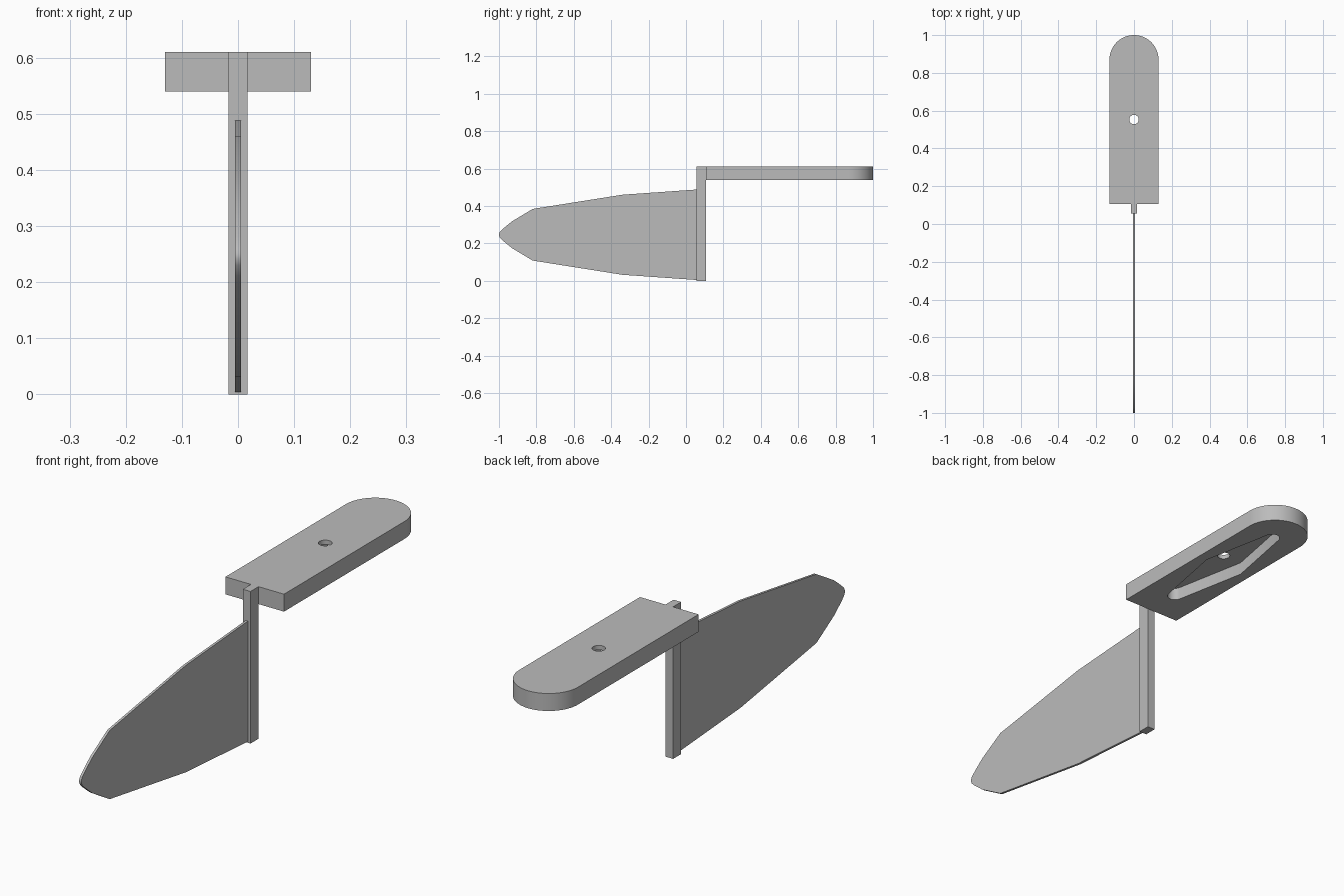
import bpy
import bmesh
from math import sin, cos, radians
from mathutils import Vector

cube = bpy.data.objects.get("Cube")
if cube:
    bpy.data.objects.remove(cube, do_unlink=True)

grey = bpy.data.materials.new("plain grey")
grey.use_nodes = True
colour = (0.5, 0.5, 0.5, 1)
grey.diffuse_color = colour
grey.node_tree.nodes["Principled BSDF"].inputs["Base Color"].default_value = colour


def prism(name, outline, start, depth):
    """Extrude a closed outline of 3D points from start along depth."""
    bm = bmesh.new()
    face = bm.faces.new([bm.verts.new(Vector(p) + Vector(start)) for p in outline])
    moved = bmesh.ops.extrude_face_region(bm, geom=[face])["geom"]
    bmesh.ops.translate(bm, vec=depth, verts=[v for v in moved if isinstance(v, bmesh.types.BMVert)])
    bmesh.ops.recalc_face_normals(bm, faces=bm.faces)
    mesh = bpy.data.meshes.new(name)
    bm.to_mesh(mesh)
    bm.free()
    mesh.materials.append(grey)
    obj = bpy.data.objects.new(name, mesh)
    bpy.context.collection.objects.link(obj)
    return obj


def activate(obj):
    bpy.ops.object.select_all(action="DESELECT")
    obj.select_set(True)
    bpy.context.view_layer.objects.active = obj


def arc(y, radius, first, last, steps):
    """Points of a flat arc centred on x = 0."""
    angles = [radians(first + (last - first) * i / steps) for i in range(steps + 1)]
    return [(radius * cos(a), y + radius * sin(a), 0) for a in angles]


def cut(obj, cutter):
    cutter.hide_render = True
    mod = obj.modifiers.new("cut", "BOOLEAN")
    mod.operation = "DIFFERENCE"
    mod.solver = "EXACT"
    mod.object = cutter
    activate(obj)
    bpy.ops.object.modifier_apply(modifier=mod.name)
    bpy.data.objects.remove(cutter, do_unlink=True)


JOINT, BOTTOM, TOP, MIDDLE = 0.106, 0.54, 0.61, 0.553

# Flat arm with a rounded back end
arm = prism("arm", [(-0.13, JOINT, 0), (0.13, JOINT, 0)] + arc(0.87, 0.13, 0, 180, 32),
            (0, 0, BOTTOM), (0, 0, TOP - BOTTOM))

# Long six-sided pocket with rounded ends on the underside
pocket = ([(0.088, MIDDLE, 0)] + arc(MIDDLE + 0.3, 0.03, 10, 170, 12)
          + [(-0.088, MIDDLE, 0)] + arc(MIDDLE - 0.3, 0.03, 190, 350, 12))
cut(arm, prism("pocket_cutter", pocket, (0, 0, BOTTOM - 0.05), (0, 0, 0.102)))

# Round hole through the arm
cut(arm, prism("hole_cutter", arc(MIDDLE, 0.025, 0, 345, 23), (0, 0, 0.5), (0, 0, 0.2)))
activate(arm)
bpy.ops.object.shade_smooth_by_angle(angle=radians(30))

# Square upright post
w = 0.017
prism("post", [(-w, 0.055, 0), (w, 0.055, 0), (w, JOINT, 0), (-w, JOINT, 0)],
      (0, 0, 0), (0, 0, TOP))

# Thin tapered blade, symmetric about its middle height
half = [(0.06, 0.242), (-0.34, 0.214), (-0.82, 0.138), (-0.93, 0.072),
        (-0.975, 0.035), (-0.995, 0.016), (-1.0, 0.004)]
profile = [(0, y, h) for y, h in half] + [(0, y, -h) for y, h in reversed(half)]
blade = prism("blade", profile, (-0.005, 0, 0.246), (0.01, 0, 0))
activate(blade)
bpy.ops.object.shade_smooth_by_angle(angle=radians(30))
